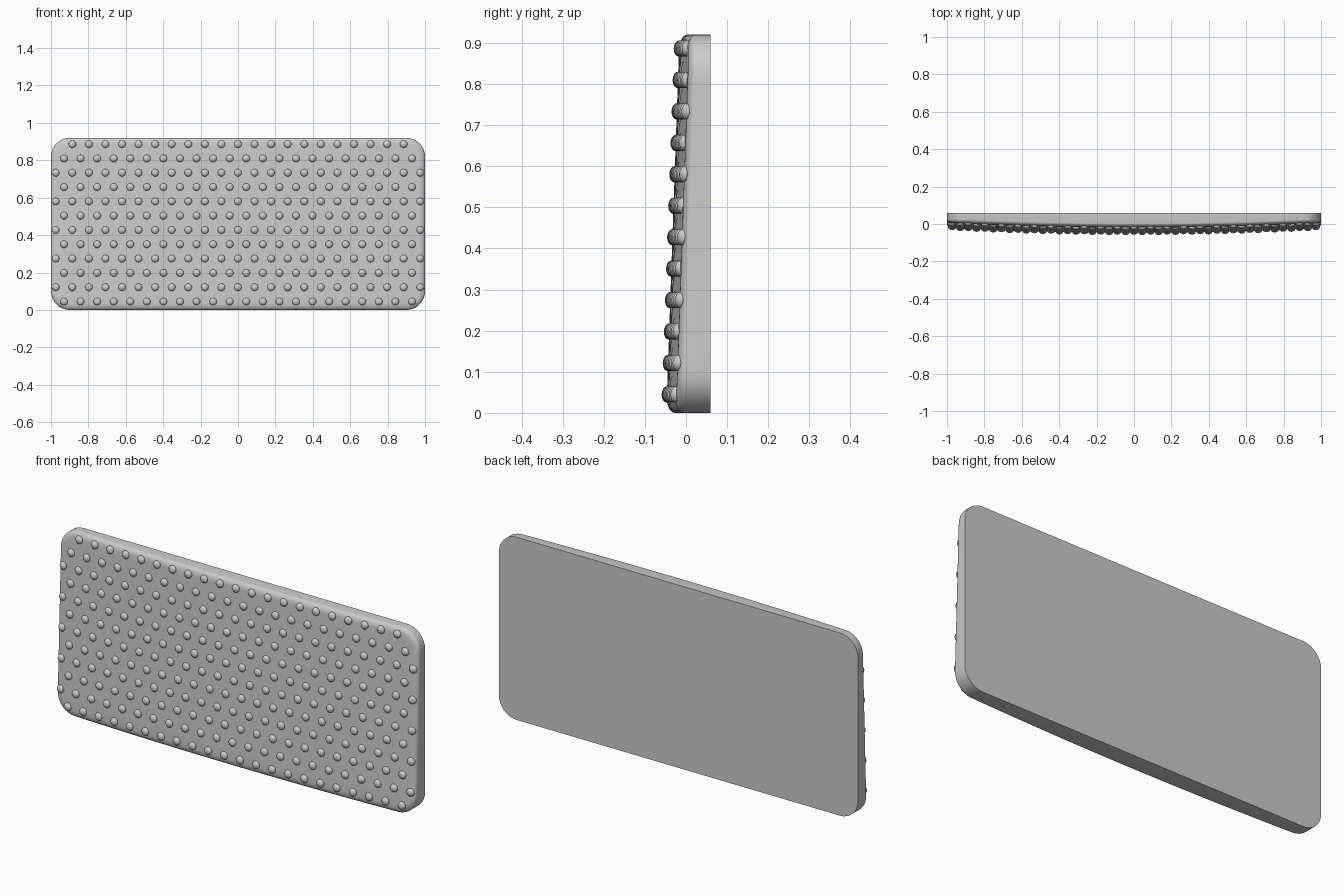
import bpy, bmesh, math
from mathutils import Vector, Matrix

if "Cube" in bpy.data.objects:
    bpy.data.objects.remove(bpy.data.objects["Cube"])

W, H, BACK = 1.0, 0.92, 0.06      # half width, height, flat back plane
R, FIL, DEPTH = 0.1, 0.035, 0.02  # corner radius, front edge round-over


def edge_distance(x, z):
    qx, qz = abs(x) - (W - R), abs(z - H / 2) - (H / 2 - R)
    outside = math.hypot(max(qx, 0), max(qz, 0)) + min(max(qx, qz), 0)
    return R - outside


def front(x, z):
    """Gently bowed, leaning face with a rounded-over edge."""
    u = min(1, max(0, (FIL - edge_distance(x, z)) / FIL))
    return -0.048 + 0.035 * z + 0.025 * x * x + DEPTH * (1 - math.sqrt(1 - u * u))


def finish(bm, name):
    bmesh.ops.recalc_face_normals(bm, faces=bm.faces)
    me = bpy.data.meshes.new(name)
    bm.to_mesh(me)
    bm.free()
    ob = bpy.data.objects.new(name, me)
    bpy.context.collection.objects.link(ob)
    bpy.ops.object.select_all(action='DESELECT')
    ob.select_set(True)
    bpy.context.view_layer.objects.active = ob
    bpy.ops.object.shade_smooth_by_angle(angle=math.radians(40))
    return ob


# Panel: column grid inside the round-over
bm = bmesh.new()
c, hx, hz = R - FIL, W - FIL, H / 2 - FIL
arc = [math.radians(90) * i / 8 for i in range(9)]
cols = [(-(hx - c + c * math.sin(a)), -a) for a in reversed(arc)]
cols += [(-(hx - c) + 2 * (hx - c) * i / 24, 0) for i in range(1, 24)]
cols += [(hx - c + c * math.sin(a), a) for a in arc]
NZ = 16
grid = []
for x, a in cols:
    h = hz - c + c * math.cos(a)
    zs = [H / 2 + h * (2 * j / NZ - 1) for j in range(NZ + 1)]
    grid.append([bm.verts.new((x, front(x, z), z)) for z in zs])
for p, q in zip(grid, grid[1:]):
    for j in range(NZ):
        bm.faces.new((p[j], q[j], q[j + 1], p[j + 1]))

# Panel: boundary with outward directions
rim = [(g[0], math.sin(a), -math.cos(a)) for g, (x, a) in zip(grid, cols)]
rim += [(v, 1, 0) for v in grid[-1][1:-1]]
rim += [(g[-1], math.sin(a), math.cos(a)) for g, (x, a) in reversed(list(zip(grid, cols)))]
rim += [(v, -1, 0) for v in reversed(grid[0][1:-1])]


def bridge(a, b):
    for i in range(len(a)):
        k = (i + 1) % len(a)
        bm.faces.new((a[i], a[k], b[k], b[i]))


# Panel: round-over rings, side wall and back
ring = [r[0] for r in rim]
for s in range(1, 7):
    t = math.radians(90) * s / 6
    d, e = FIL * math.sin(t), DEPTH * (1 - math.cos(t))
    new = [bm.verts.new((v.co.x + nx * d, v.co.y + e, v.co.z + nz * d)) for v, nx, nz in rim]
    bridge(ring, new)
    ring = new
last = [bm.verts.new((v.co.x, BACK, v.co.z)) for v in ring]
bridge(ring, last)
bm.faces.new(last)
finish(bm, "panel")

# Studs: staggered rows of small flattened domes
bm = bmesh.new()
PITCH = 0.0886
for row in range(12):
    z = 0.045 + 0.0765 * row
    n = 22 if row % 2 == 0 else (21 if row == 11 else 23)
    for i in range(n):
        x = (i - (n - 1) / 2) * PITCH
        e = 0.004
        nrm = Vector(((front(x + e, z) - front(x - e, z)) / (2 * e), -1,
                      (front(x, z + e) - front(x, z - e)) / (2 * e))).normalized()
        rot = nrm.to_track_quat('Z', 'Y').to_matrix().to_4x4()
        m = Matrix.Translation((x, front(x, z), z)) @ rot @ Matrix.Diagonal((0.02, 0.02, 0.013, 1))
        bmesh.ops.create_uvsphere(bm, u_segments=16, v_segments=8, radius=1, matrix=m)
finish(bm, "grip_studs")
